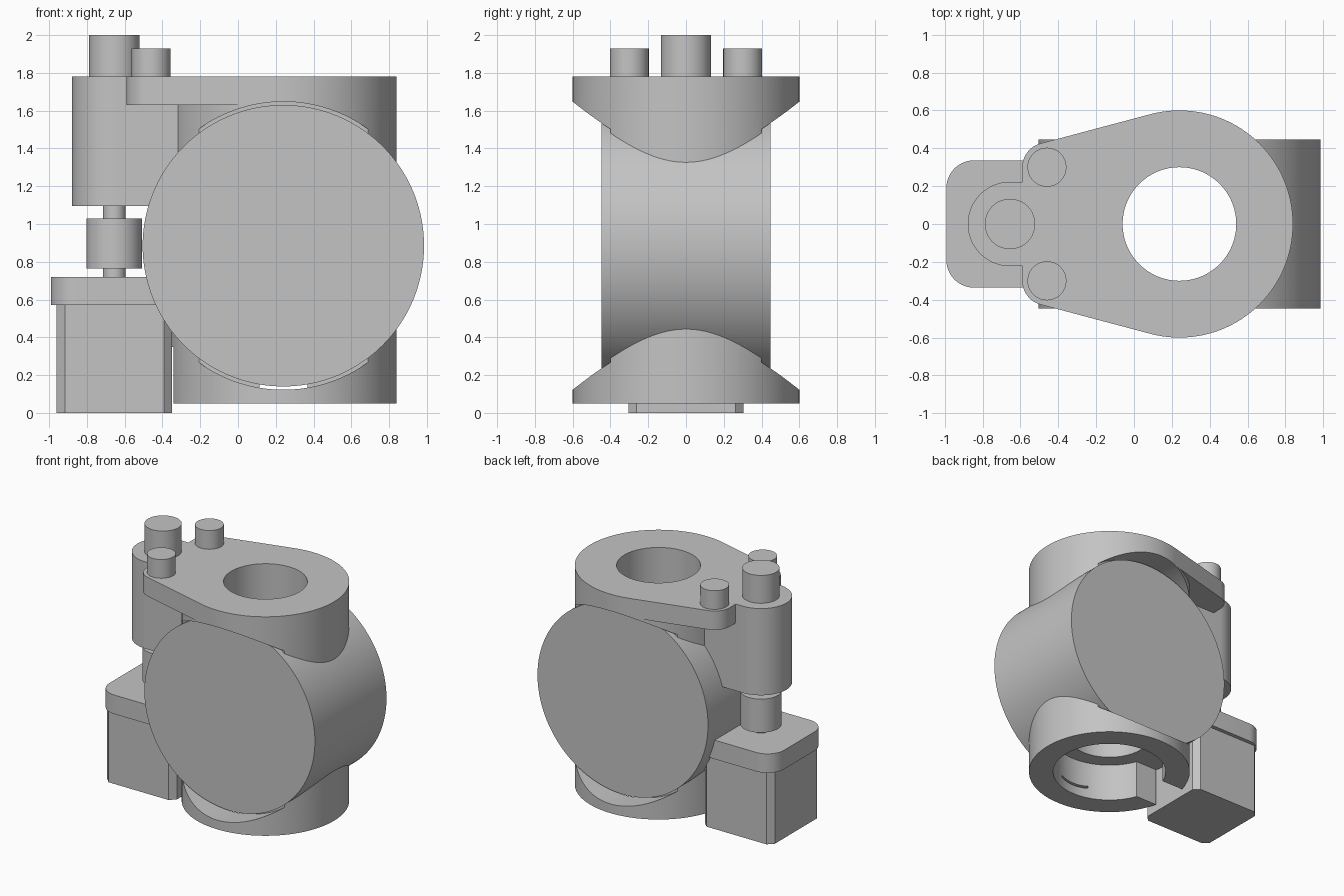
import bpy, bmesh, math
from mathutils import Matrix

if "Cube" in bpy.data.objects:
    bpy.data.objects.remove(bpy.data.objects["Cube"])

CX, CZ = 0.24, 0.885      # valve centre line and horizontal drum axis height
MX = -0.655               # drive shaft axis

steel = bpy.data.materials.new("grey_metal")
steel.diffuse_color = (0.55, 0.55, 0.55, 1)
steel.use_nodes = True
steel.node_tree.nodes["Principled BSDF"].inputs["Base Color"].default_value = steel.diffuse_color


def make(name, bm):
    bmesh.ops.recalc_face_normals(bm, faces=bm.faces)
    me = bpy.data.meshes.new(name)
    bm.to_mesh(me)
    bm.free()
    me.materials.append(steel)
    ob = bpy.data.objects.new(name, me)
    bpy.context.collection.objects.link(ob)
    return ob


def prism(name, pts, z0, z1):
    bm = bmesh.new()
    face = bm.faces.new([bm.verts.new((x, y, z0)) for x, y in pts])
    top = bmesh.ops.extrude_face_region(bm, geom=[face])["geom"]
    bmesh.ops.translate(bm, vec=(0, 0, z1 - z0),
                        verts=[v for v in top if isinstance(v, bmesh.types.BMVert)])
    return make(name, bm)


def arc(cx, cy, r, a0, a1, n):
    return [(cx + r * math.cos(math.radians(a0 + (a1 - a0) * i / n)),
             cy + r * math.sin(math.radians(a0 + (a1 - a0) * i / n))) for i in range(n + 1)]


def cyl(name, x, y, r, z0, z1, n=96):
    return prism(name, arc(x, y, r, 0, 360, n)[:-1], z0, z1)


def drum(name, r, y0, y1):
    # cylinder lying along y
    ob = cyl(name, 0, 0, r, y0, y1, 160)
    ob.data.transform(Matrix.Translation((CX, 0, CZ)) @ Matrix.Rotation(math.radians(-90), 4, 'X'))
    return ob


def rounded_box(name, half, r, n, z0, z1):
    c = half - r
    pts = []
    for k, (sx, sy) in enumerate([(1, 1), (-1, 1), (-1, -1), (1, -1)]):
        pts += arc(MX + sx * c, sy * c, r, 90 * k, 90 * k + 90, n)
    return prism(name, pts, z0, z1)


def combine(ob, tool, op):
    mod = ob.modifiers.new(op, 'BOOLEAN')
    mod.operation, mod.object, mod.solver = op, tool, 'EXACT'
    dg = bpy.context.evaluated_depsgraph_get()
    me = bpy.data.meshes.new_from_object(ob.evaluated_get(dg))
    ob.modifiers.clear()
    ob.data = me
    bpy.data.objects.remove(tool)


# upright column with lug plate and shaft bearing block
body = cyl("valve_body", CX, 0, 0.6, 0.05, 1.78, 128)
half = arc(-0.46, 0.30, 0.13, 104.9, 180, 12)
tangent = (CX + 0.6 * math.cos(math.radians(104.9)), 0.6 * math.sin(math.radians(104.9)))
upper = [tangent] + half
plate = prism("lug_plate", upper + [(x, -y) for x, y in reversed(upper)], 1.63, 1.78)
combine(body, plate, 'UNION')
block = prism("bearing_block", arc(MX, 0, 0.223, 90, 270, 48) + [(-0.1, -0.223), (-0.1, 0.223)],
              1.095, 1.78)
combine(body, block, 'UNION')

# clearance scoops in front of and behind the drum, then the drum itself
for y0, y1 in ((-0.8, -0.4), (0.4, 0.8)):
    combine(body, drum("scoop", 0.7625, y0, y1), 'DIFFERENCE')
combine(body, drum("drum", 0.745, -0.447, 0.447), 'UNION')

# through bore, lower counterbore and slot in the lower ring
combine(body, cyl("bore", CX, 0, 0.3, -0.5, 2.5), 'DIFFERENCE')
combine(body, cyl("counterbore", CX, 0, 0.42, -0.5, 0.35), 'DIFFERENCE')
combine(body, prism("slot", [(-0.5, -0.15), (0.1, -0.15), (0.1, 0.15), (-0.5, 0.15)], -0.4, 0.35),
        'DIFFERENCE')

# drive shaft, coupling and top cap
cyl("drive_shaft", MX, 0, 0.06, 0.70, 1.12, 48)
cyl("shaft_coupling", MX, 0, 0.148, 0.765, 1.03, 64)
cyl("shaft_cap", MX, 0, 0.133, 1.775, 2.0, 64)

# two pins on the lug plate
for side, y in (("front", -0.30), ("back", 0.30)):
    cyl(side + "_pin", -0.46, y, 0.103, 1.775, 1.928, 64)

# motor and its mounting flange
rounded_box("motor", 0.305, 0.043, 1, 0, 0.575)
rounded_box("motor_flange", 0.336, 0.145, 14, 0.57, 0.72)

bpy.ops.object.select_all(action='DESELECT')
for ob in bpy.context.scene.objects:
    ob.select_set(True)
bpy.context.view_layer.objects.active = body
bpy.ops.object.shade_smooth_by_angle(angle=math.radians(30))
